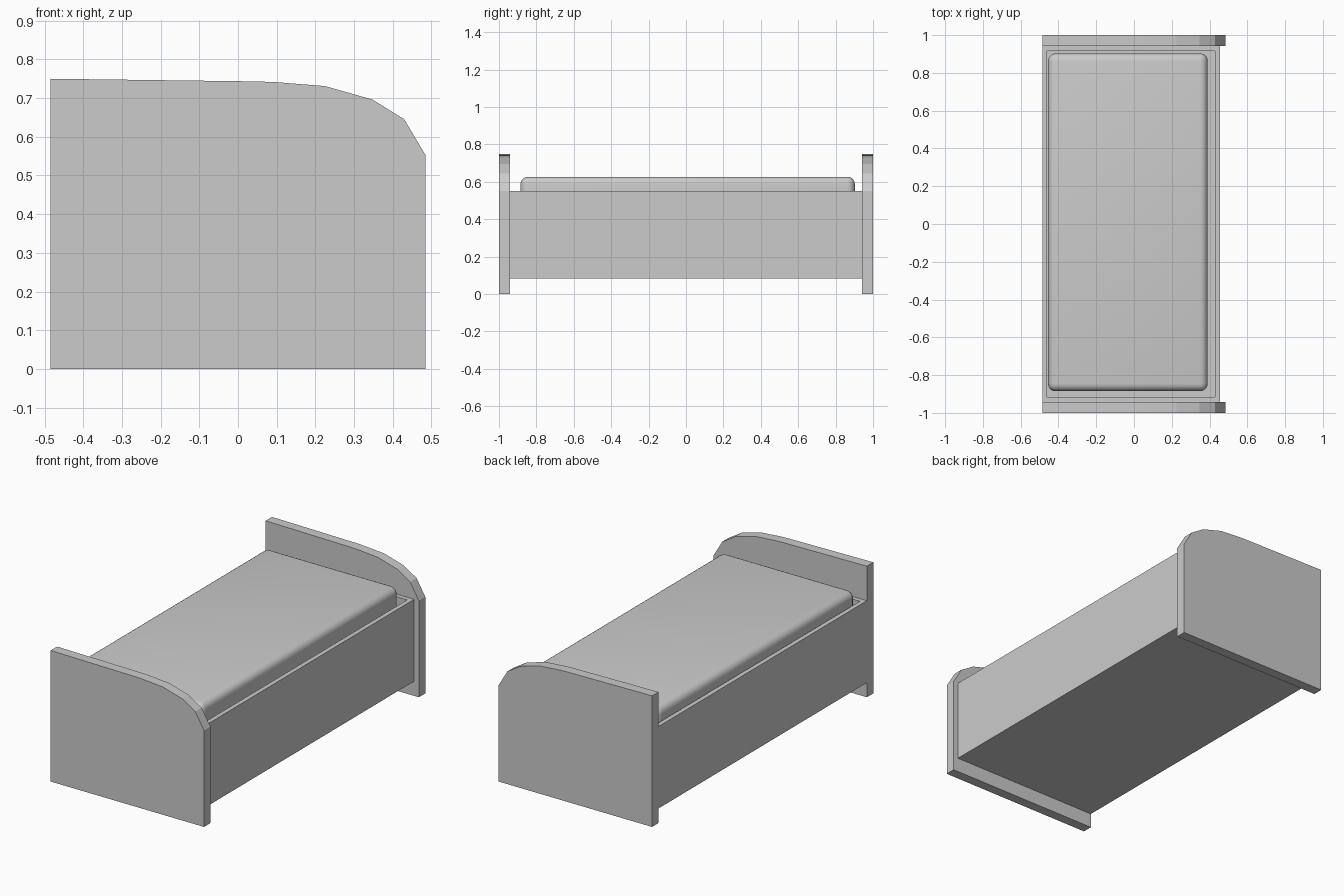
import bpy, bmesh
from mathutils import Vector

if "Cube" in bpy.data.objects:
    bpy.data.objects.remove(bpy.data.objects["Cube"])


def make_object(name, bm):
    bmesh.ops.recalc_face_normals(bm, faces=bm.faces)
    mesh = bpy.data.meshes.new(name)
    bm.to_mesh(mesh)
    bm.free()
    obj = bpy.data.objects.new(name, mesh)
    bpy.context.collection.objects.link(obj)
    return obj


def box_bmesh(lo, hi):
    bm = bmesh.new()
    bmesh.ops.create_cube(bm, size=1)
    lo, hi = Vector(lo), Vector(hi)
    for v in bm.verts:
        v.co = (lo + hi) / 2 + v.co * (hi - lo)
    return bm


def end_board(name, y0, y1):
    profile = [(-0.485, 0), (0.485, 0), (0.485, 0.552), (0.43, 0.645),
               (0.348, 0.696), (0.225, 0.731), (0.1, 0.741),
               (0.05, 0.743), (-0.485, 0.75)]
    bm = bmesh.new()
    face = bm.faces.new([bm.verts.new((x, y0, z)) for x, z in profile])
    out = bmesh.ops.extrude_face_region(bm, geom=[face], use_keep_orig=True)
    moved = [g for g in out["geom"] if isinstance(g, bmesh.types.BMVert)]
    bmesh.ops.translate(bm, vec=(0, y1 - y0, 0), verts=moved)
    return make_object(name, bm)


# Matching head and foot boards with one rounded shoulder
end_board("footboard", -1.0, -0.942)
end_board("headboard", 0.942, 1.0)

# Bed base: a box whose top is inset and sunk to hold the mattress
bm = box_bmesh((-0.485, -0.942, 0.083), (0.455, 0.942, 0.552))
bm.normal_update()
top = max(bm.faces, key=lambda f: f.calc_center_median().z)
bmesh.ops.inset_region(bm, faces=[top], thickness=0.036)
top = next(f for f in bm.faces
           if f.normal.z > 0.9 and all(abs(v.co.x + 0.015) < 0.45 for v in f.verts))
sunk = bmesh.ops.extrude_discrete_faces(bm, faces=[top])["faces"][0]
bmesh.ops.translate(bm, vec=(0, 0, -0.1), verts=sunk.verts)
make_object("bed_base", bm)

# Mattress with softly rounded edges
mattress = make_object("mattress", box_bmesh((-0.455, -0.885, 0.452),
                                             (0.39, 0.903, 0.627)))
bevel = mattress.modifiers.new("rounded_edges", "BEVEL")
bevel.width = 0.04
bevel.segments = 5
bpy.ops.object.select_all(action="DESELECT")
mattress.select_set(True)
bpy.context.view_layer.objects.active = mattress
bpy.ops.object.modifier_apply(modifier=bevel.name)
bpy.ops.object.shade_smooth_by_angle()
